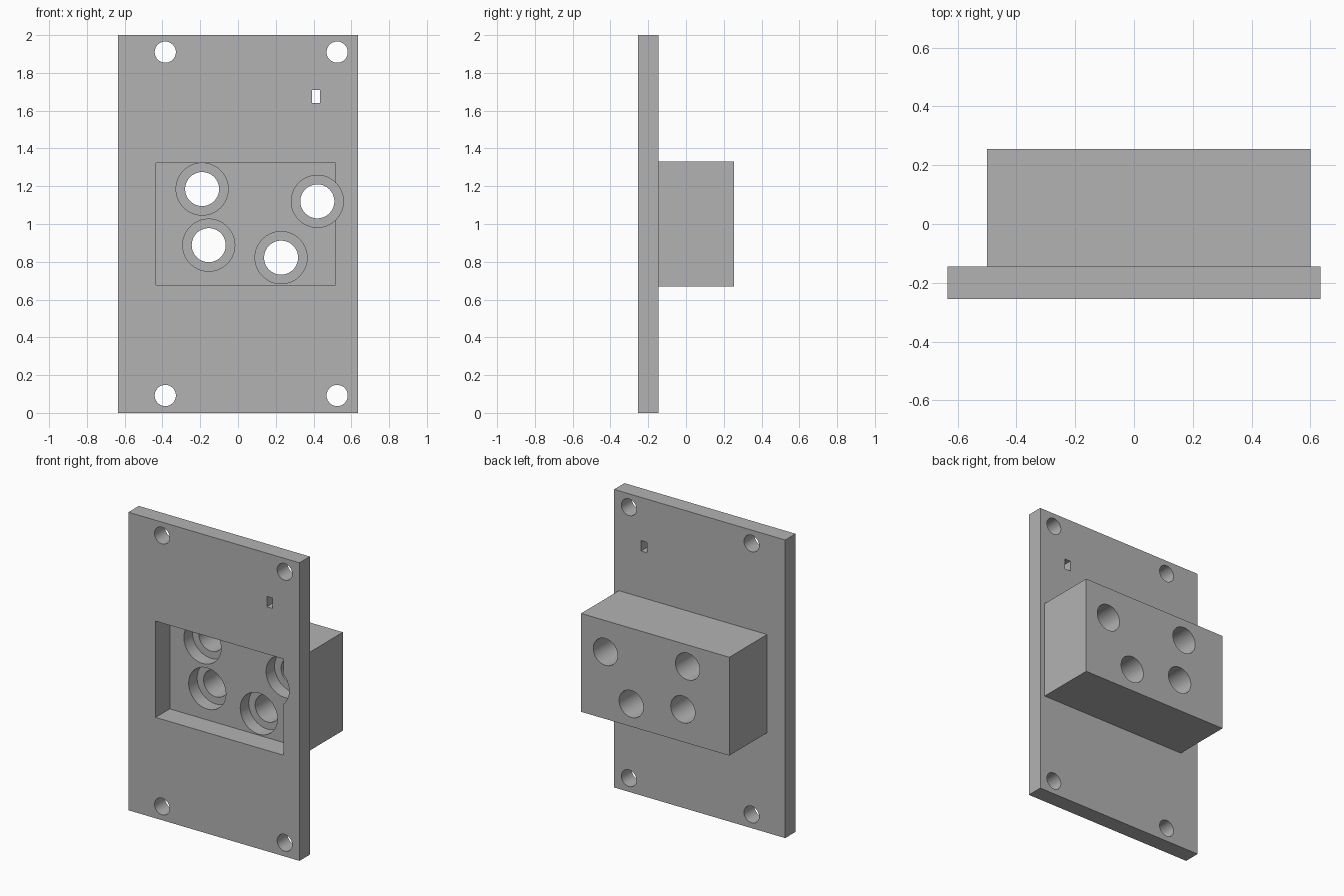
import bpy
import math

default = bpy.data.objects.get("Cube")
if default:
    bpy.data.objects.remove(default, do_unlink=True)

grey = bpy.data.materials.new("plain grey")
grey.use_nodes = True
colour = (0.45, 0.45, 0.45, 1)
grey.diffuse_color = colour
grey.node_tree.nodes["Principled BSDF"].inputs["Base Color"].default_value = colour

FRONT, PLATE_BACK, BACK = -0.255, -0.145, 0.255
POCKET_FLOOR = FRONT + 0.15
BORE_FLOOR = POCKET_FLOOR + 0.09


def box(name, x0, x1, y0, y1, z0, z1):
    bpy.ops.mesh.primitive_cube_add(
        size=1, location=((x0 + x1) / 2, (y0 + y1) / 2, (z0 + z1) / 2))
    ob = bpy.context.object
    ob.name = name
    ob.scale = (x1 - x0, y1 - y0, z1 - z0)
    bpy.ops.object.transform_apply(location=True, rotation=False, scale=True)
    ob.data.materials.append(grey)
    return ob


def rod(name, x, z, radius, y0, y1):
    bpy.ops.mesh.primitive_cylinder_add(
        vertices=64, radius=radius, depth=y1 - y0,
        location=(x, (y0 + y1) / 2, z), rotation=(math.pi / 2, 0, 0))
    ob = bpy.context.object
    ob.name = name
    ob.data.materials.append(grey)
    return ob


def combine(body, tool, operation):
    tool.hide_render = True
    mod = body.modifiers.new(tool.name, 'BOOLEAN')
    mod.operation = operation
    mod.solver = 'EXACT'
    mod.object = tool
    bpy.ops.object.select_all(action='DESELECT')
    body.select_set(True)
    bpy.context.view_layer.objects.active = body
    bpy.ops.object.modifier_apply(modifier=mod.name)
    bpy.data.objects.remove(tool, do_unlink=True)


# Plate with the rear block joined to it
body = box("mounting_plate_with_block", -0.635, 0.635, FRONT, PLATE_BACK, 0, 2)
combine(body, box("rear_block", -0.5, 0.6, -0.2, BACK, 0.67, 1.33), 'UNION')

# Rectangular pocket open to the front
combine(body, box("pocket", -0.433, 0.515, FRONT - 0.1, POCKET_FLOOR, 0.677, 1.323),
        'DIFFERENCE')

# Counterbored through holes
for x, z in ((-0.19, 1.185), (0.42, 1.12), (-0.155, 0.888), (0.228, 0.822)):
    combine(body, rod("counterbore", x, z, 0.138, FRONT - 0.1, BORE_FLOOR), 'DIFFERENCE')
    combine(body, rod("through_hole", x, z, 0.09, FRONT - 0.1, BACK + 0.1), 'DIFFERENCE')

# Corner screw holes
for x in (-0.385, 0.525):
    for z in (0.092, 1.91):
        combine(body, rod("screw_hole", x, z, 0.056, FRONT - 0.1, BACK), 'DIFFERENCE')

# Small slot
combine(body, box("slot", 0.392, 0.435, FRONT - 0.1, BACK, 1.64, 1.71), 'DIFFERENCE')

body.select_set(True)
bpy.context.view_layer.objects.active = body
bpy.ops.object.shade_smooth_by_angle(angle=math.radians(30))
